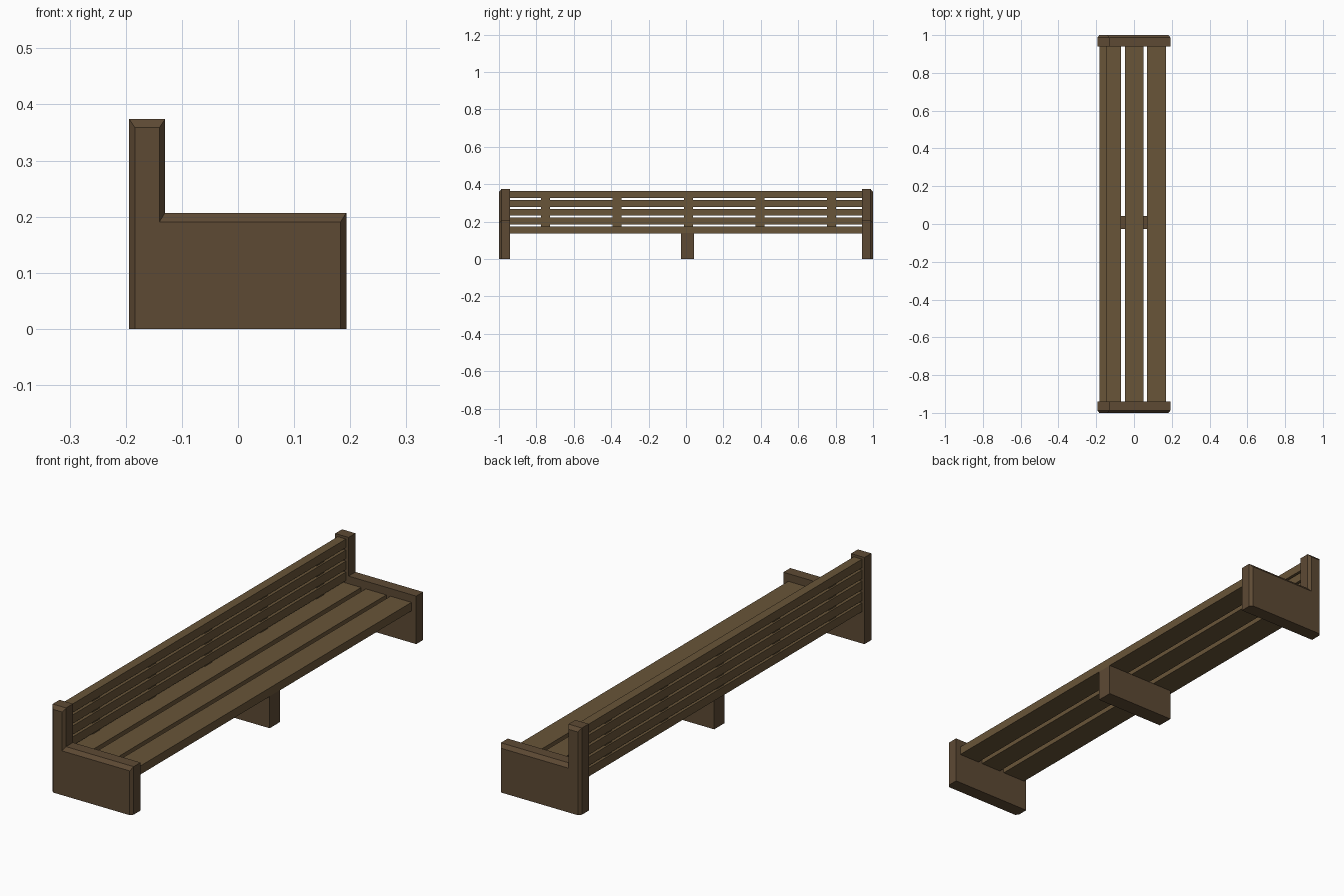
import bpy, bmesh

if "Cube" in bpy.data.objects:
    bpy.data.objects.remove(bpy.data.objects["Cube"])


def material(name, color):
    m = bpy.data.materials.new(name)
    m.diffuse_color = (*color, 1)
    m.use_nodes = True
    m.node_tree.nodes["Principled BSDF"].inputs["Base Color"].default_value = m.diffuse_color
    return m


slat_wood = material("slat_wood", (0.14, 0.09, 0.04))
frame_wood = material("frame_wood", (0.11, 0.068, 0.034))


def finish(bm, name, mat):
    bmesh.ops.recalc_face_normals(bm, faces=bm.faces[:])
    me = bpy.data.meshes.new(name)
    bm.to_mesh(me)
    bm.free()
    me.materials.append(mat)
    ob = bpy.data.objects.new(name, me)
    bpy.context.collection.objects.link(ob)
    return ob


def box(name, x, y, z, mat):
    bm = bmesh.new()
    bmesh.ops.create_cube(bm, size=1)
    for v in bm.verts:
        for i, (lo, hi) in enumerate((x, y, z)):
            v.co[i] = lo if v.co[i] < 0 else hi
    return finish(bm, name, mat)


# L-shaped end panels: full profile, then a smaller one on the bevelled outer face
outline = [(-0.194, 0), (0.193, 0), (0.193, 0.207),
           (-0.13, 0.207), (-0.13, 0.374), (-0.194, 0.374)]
inset = [(-0.184, 0), (0.183, 0), (0.183, 0.191),
         (-0.14, 0.191), (-0.14, 0.359), (-0.184, 0.359)]


def end_panel(name, side):
    bm = bmesh.new()
    rings = [[bm.verts.new((x, side * y, z)) for x, z in pts]
             for pts, y in ((outline, 0.94), (outline, 0.987), (inset, 1.0))]
    bm.faces.new(rings[0])
    bm.faces.new(rings[-1])
    for a, b in zip(rings, rings[1:]):
        for i in range(len(a)):
            j = (i + 1) % len(a)
            bm.faces.new((a[i], a[j], b[j], b[i]))
    finish(bm, name, frame_wood)


end_panel("front_end_panel", -1)
end_panel("rear_end_panel", 1)

# Middle support under the seat
box("middle_leg", (-0.165, 0.17), (-0.027, 0.043), (0, 0.138), frame_wood)

# Seat boards
span = (-0.942, 0.942)
for i, x in enumerate([(-0.182, -0.07), (-0.048, 0.05), (0.07, 0.17)]):
    box(f"seat_board_{i + 1}", x, span, (0.137, 0.174), slat_wood)

# Backrest slats
for i in range(4):
    z = 0.184 + i * 0.0475
    box(f"back_slat_{i + 1}", (-0.182, -0.143), span, (z, z + 0.037), slat_wood)

# Upright battens joining the backrest slats
for i in range(5):
    y = 0.013 + (i - 2) * 0.382
    box(f"back_batten_{i + 1}", (-0.174, -0.151), (y - 0.024, y + 0.024),
        (0.15, 0.34), slat_wood)
